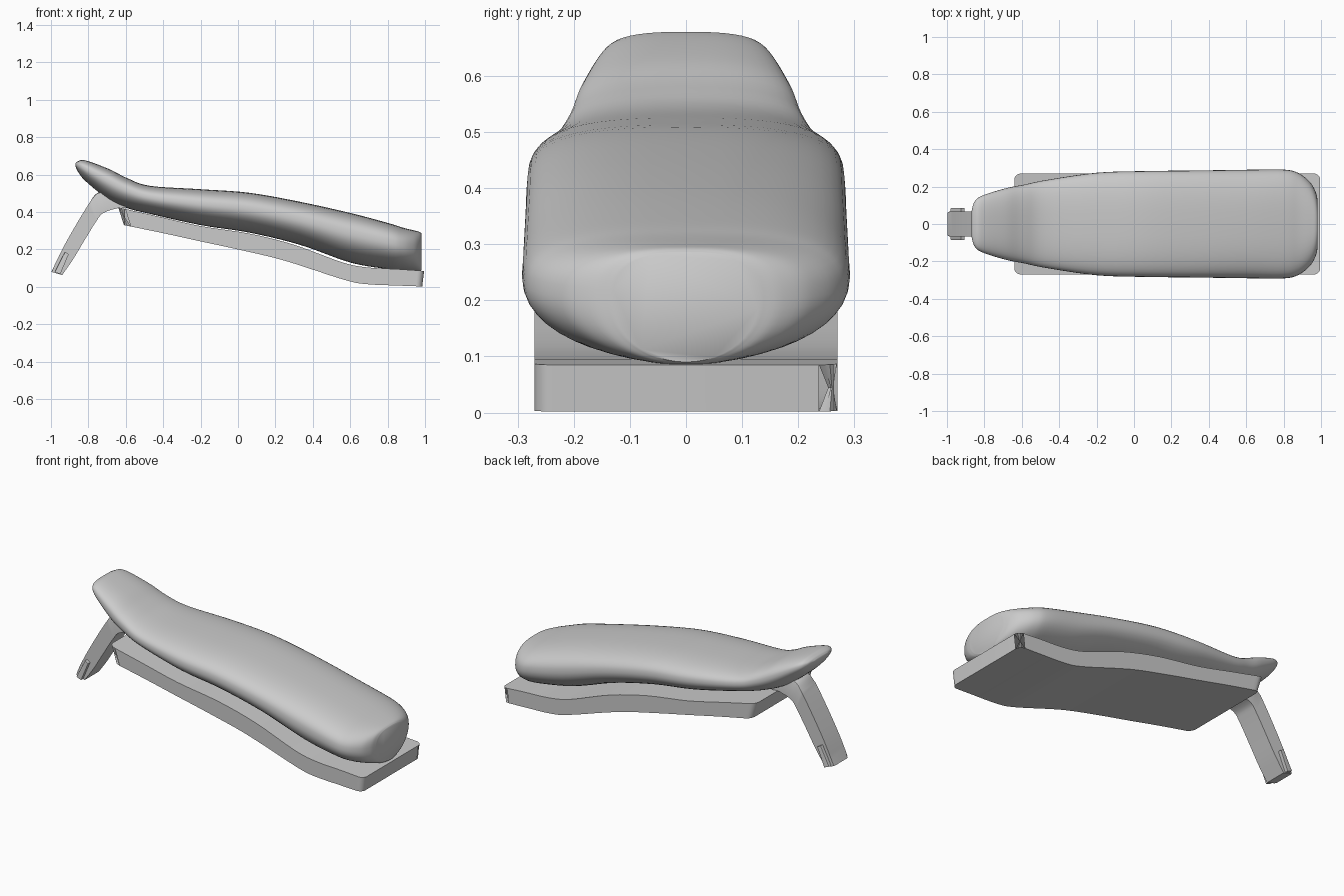
import bpy, bmesh, math
from mathutils import Vector

cube = bpy.data.objects.get("Cube")
if cube:
    bpy.data.objects.remove(cube, do_unlink=True)

grey = bpy.data.materials.new("light grey")
grey.use_nodes = True
color = (0.6, 0.6, 0.6, 1)
grey.diffuse_color = color
grey.node_tree.nodes["Principled BSDF"].inputs["Base Color"].default_value = color


def smooth_path(points, steps):
    """Catmull-Rom samples through points of any dimension."""
    pts = [Vector(p) for p in points]
    pts = [pts[0] * 2 - pts[1]] + pts + [pts[-1] * 2 - pts[-2]]
    out = []
    for a, b, c, d in zip(pts, pts[1:], pts[2:], pts[3:]):
        for i in range(steps):
            t = i / steps
            out.append(b + (c - a) * (t / 2) + (a * 2 - b * 5 + c * 4 - d) * (t * t / 2)
                       + (b * 3 - a - c * 3 + d) * (t ** 3 / 2))
    return out + [pts[-2]]


def finish(name, bm, angle):
    bmesh.ops.recalc_face_normals(bm, faces=bm.faces)
    mesh = bpy.data.meshes.new(name)
    bm.to_mesh(mesh)
    bm.free()
    obj = bpy.data.objects.new(name, mesh)
    bpy.context.collection.objects.link(obj)
    mesh.materials.append(grey)
    bpy.ops.object.select_all(action="DESELECT")
    obj.select_set(True)
    bpy.context.view_layer.objects.active = obj
    bpy.ops.object.shade_smooth_by_angle(angle=math.radians(angle))
    return obj


def slab(name, top, bottom, y0, y1, corner=0, edge=0):
    """Side profile between two x-z lines, swept across y."""
    bm = bmesh.new()
    rows = [[bm.verts.new((p[0], y, p[1])) for p in line]
            for y in (y0, y1) for line in (top, bottom)]
    tl, bl, tr, br = rows
    for a, b in ((tl, bl), (tr, br), (tl, tr), (bl, br)):
        for i in range(len(a) - 1):
            bm.faces.new((a[i], a[i + 1], b[i + 1], b[i]))
    for i in (0, -1):
        bm.faces.new((tl[i], tr[i], br[i], bl[i]))
    ends = [(a[i], b[i]) for a, b in ((tl, bl), (tr, br)) for i in (0, -1)]
    rims = [(r[i], r[i + 1]) for r in (tl, tr) for i in range(len(r) - 1)]
    for pairs, size, segs in ((rims, edge, 2), (ends, corner, 5)):
        edges = [bm.edges.get(p) for p in pairs if all(v.is_valid for v in p)]
        edges = [e for e in edges if e]
        if size and edges:
            bmesh.ops.bevel(bm, geom=edges, offset=size, segments=segs,
                            profile=0.5, affect="EDGES", clamp_overlap=True)
    return finish(name, bm, 35)


# Padded cushion: stations are x, top, bottom, half width
stations = [
    (-.87, .66, .645, .06), (-.855, .672, .615, .115), (-.815, .676, .565, .15),
    (-.69, .63, .465, .19), (-.59, .58, .42, .21), (-.47, .54, .39, .235),
    (-.2, .522, .33, .274), (.06, .503, .29, .283), (.33, .455, .225, .286),
    (.6, .395, .13, .29), (.8, .342, .095, .291), (.88, .317, .088, .272),
    (.94, .302, .085, .225), (.97, .294, .085, .175), (.982, .285, .09, .13)]
SIDES = 48
bm = bmesh.new()
rings = []
for x, top, low, wide in smooth_path(stations, 5):
    mid = low + (top - low) * 0.56
    ring = []
    for k in range(SIDES):
        a = math.tau * k / SIDES
        c, s = math.cos(a), math.sin(a)
        power = 2 / 2.7 if s > 0 else 1
        height = top - mid if s > 0 else mid - low
        ring.append(bm.verts.new((x, math.copysign(abs(c) ** power, c) * wide,
                                  mid + math.copysign(abs(s) ** power, s) * height)))
    rings.append(ring)
for a, b in zip(rings, rings[1:]):
    for k in range(SIDES):
        n = (k + 1) % SIDES
        bm.faces.new((a[k], a[n], b[n], b[k]))
bm.faces.new(rings[0])
bm.faces.new(rings[-1])
finish("seat_cushion", bm, 50)

# Base pan following the cushion
pan_top = [(-.64, .425), (-.42, .375), (-.2, .325), (.06, .285), (.3, .225),
           (.56, .13), (.7, .103), (.85, .095), (.995, .085)]
pan_low = [(-.61, .33), (-.4, .287), (-.2, .243), (0, .2), (.25, .14),
           (.56, .04), (.68, .015), (.85, .007), (.985, .002)]
slab("base_pan", smooth_path(pan_top, 4), smooth_path(pan_low, 4), -.27, .27, corner=.04)

# Curved support arm under the nose
arm_top = [(-.6, .47), (-.7, .502), (-.755, .5), (-.8, .44), (-.87, .325),
           (-.94, .2), (-.998, .08)]
arm_low = [(-.6, .42), (-.645, .42), (-.72, .395), (-.755, .355), (-.82, .25),
           (-.88, .15), (-.94, .063)]
slab("support_arm", smooth_path(arm_top, 4), smooth_path(arm_low, 4), -.066, .066, edge=.01)

# Small clip plates on both sides of the arm end
for side, name in ((1, "left_clip"), (-1, "right_clip")):
    slab(name, [(-.925, .187), (-.98, .08)], [(-.905, .175), (-.95, .068)],
         side * .06, side * .086, edge=.004)
